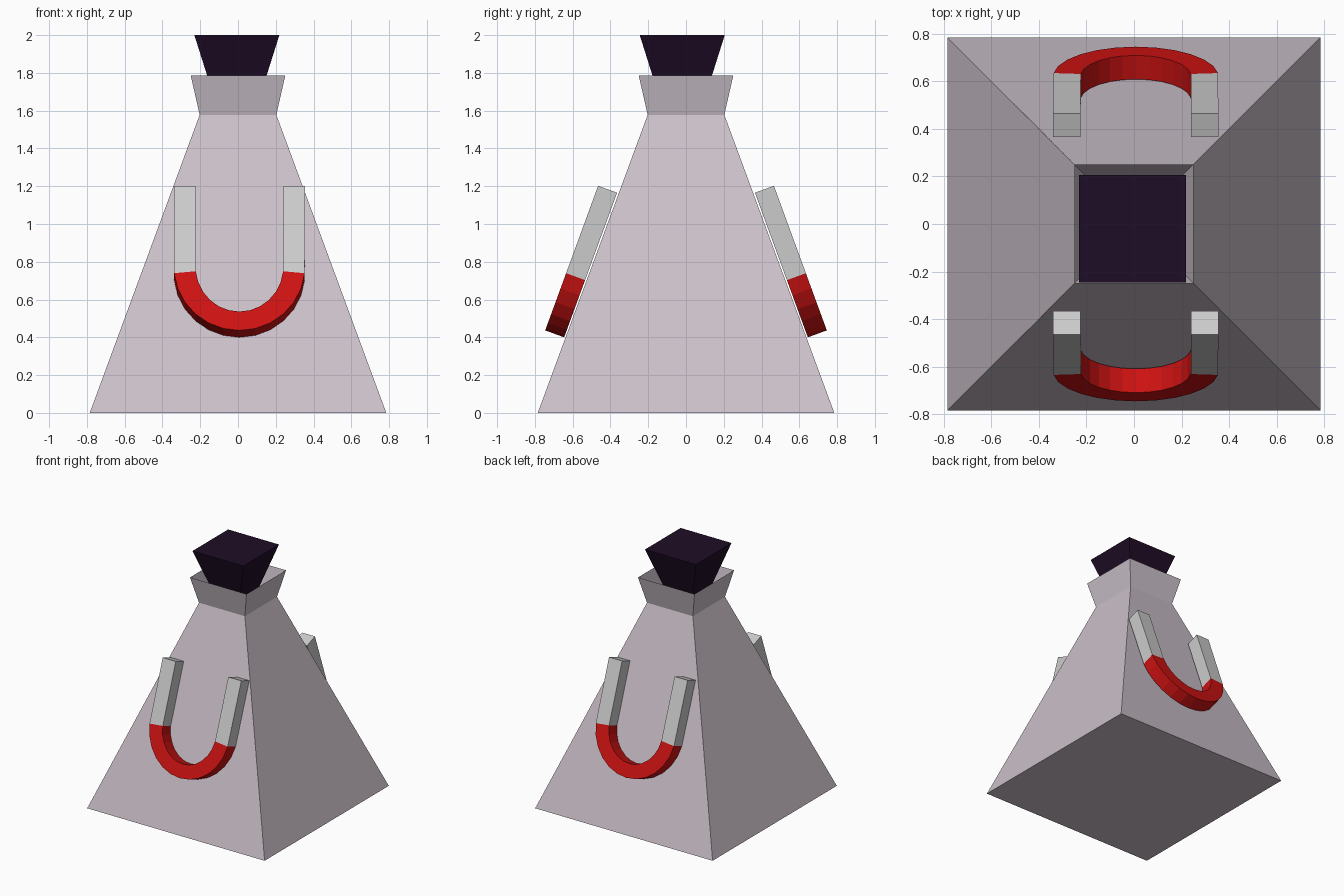
import bpy, bmesh, math
from mathutils import Vector

if "Cube" in bpy.data.objects:
    bpy.data.objects.remove(bpy.data.objects["Cube"])


def material(name, rgb):
    m = bpy.data.materials.new(name)
    m.diffuse_color = (*rgb, 1)
    m.use_nodes = True
    m.node_tree.nodes["Principled BSDF"].inputs["Base Color"].default_value = m.diffuse_color
    return m


def loft(name, rings, mat=None, cap_end=True):
    """Skin a series of four-cornered rings, flat shaded."""
    bm = bmesh.new()
    loops = [[bm.verts.new(p) for p in ring] for ring in rings]
    for a, b in zip(loops, loops[1:]):
        for i in range(4):
            j = (i + 1) % 4
            bm.faces.new((a[i], a[j], b[j], b[i]))
    bm.faces.new(loops[0])
    if cap_end:
        bm.faces.new(loops[-1])
    bmesh.ops.recalc_face_normals(bm, faces=bm.faces)
    me = bpy.data.meshes.new(name)
    bm.to_mesh(me)
    bm.free()
    ob = bpy.data.objects.new(name, me)
    bpy.context.collection.objects.link(ob)
    if mat:
        me.materials.append(mat)
    return ob


def square(half, z, cx=0, cy=0):
    return [(cx + sx * half, cy + sy * half, z)
            for sx, sy in ((-1, -1), (1, -1), (1, 1), (-1, 1))]


glass = material("pale_glass", (0.6, 0.53, 0.59))
dark = material("dark_stopper", (0.013, 0.004, 0.019))
red = material("magnet_red", (0.62, 0.006, 0.006))

# Pyramid flask with flared open neck
loft("flask_body", [square(0.785, 0), square(0.203, 1.578), square(0.25, 1.785)],
     glass, cap_end=False)

# Tapered stopper, pushed into the neck
loft("stopper", [square(0.105, 1.62, -0.006, -0.02), square(0.225, 2.0, -0.006, -0.02)], dark)

# Horseshoe magnets leaning on the front and back slopes
TILT = math.radians(20.1)
CX, ARC_S, TOP_S, THICK = 0.0075, 0.36, 0.815, 0.107
OUTER, INNER = (0.3475, 0.36), (0.2325, 0.254)
GAP = math.radians(6)


def magnet(label, side):
    up = Vector((0, -side * math.sin(TILT), math.cos(TILT)))
    out = Vector((0, side * math.cos(TILT), math.sin(TILT)))
    base = Vector((CX, side * 0.645, 0.40))

    def ring(o, i):
        place = lambda p, d: base + Vector((p[0], 0, 0)) + up * p[1] + out * d
        return [place(o, 0), place(i, 0), place(i, THICK), place(o, THICK)]

    def arc(r, a):
        return (r[0] * math.cos(a), ARC_S + r[1] * math.sin(a))

    n = 12
    angles = [math.pi + GAP + (math.pi - 2 * GAP) * k / n for k in range(n + 1)]
    loft(label + "_magnet_bend", [ring(arc(OUTER, a), arc(INNER, a)) for a in angles], red)

    # Bare metal legs
    for leg, a in (("left", angles[0]), ("right", angles[-1])):
        s = math.copysign(1, math.cos(a))
        o, i = arc(OUTER, a), arc(INNER, a)
        loft(f"{label}_magnet_{leg}_leg",
             [ring(o, i), ring((s * OUTER[0], TOP_S), (s * INNER[0], TOP_S))])


magnet("front", -1)
magnet("back", 1)
